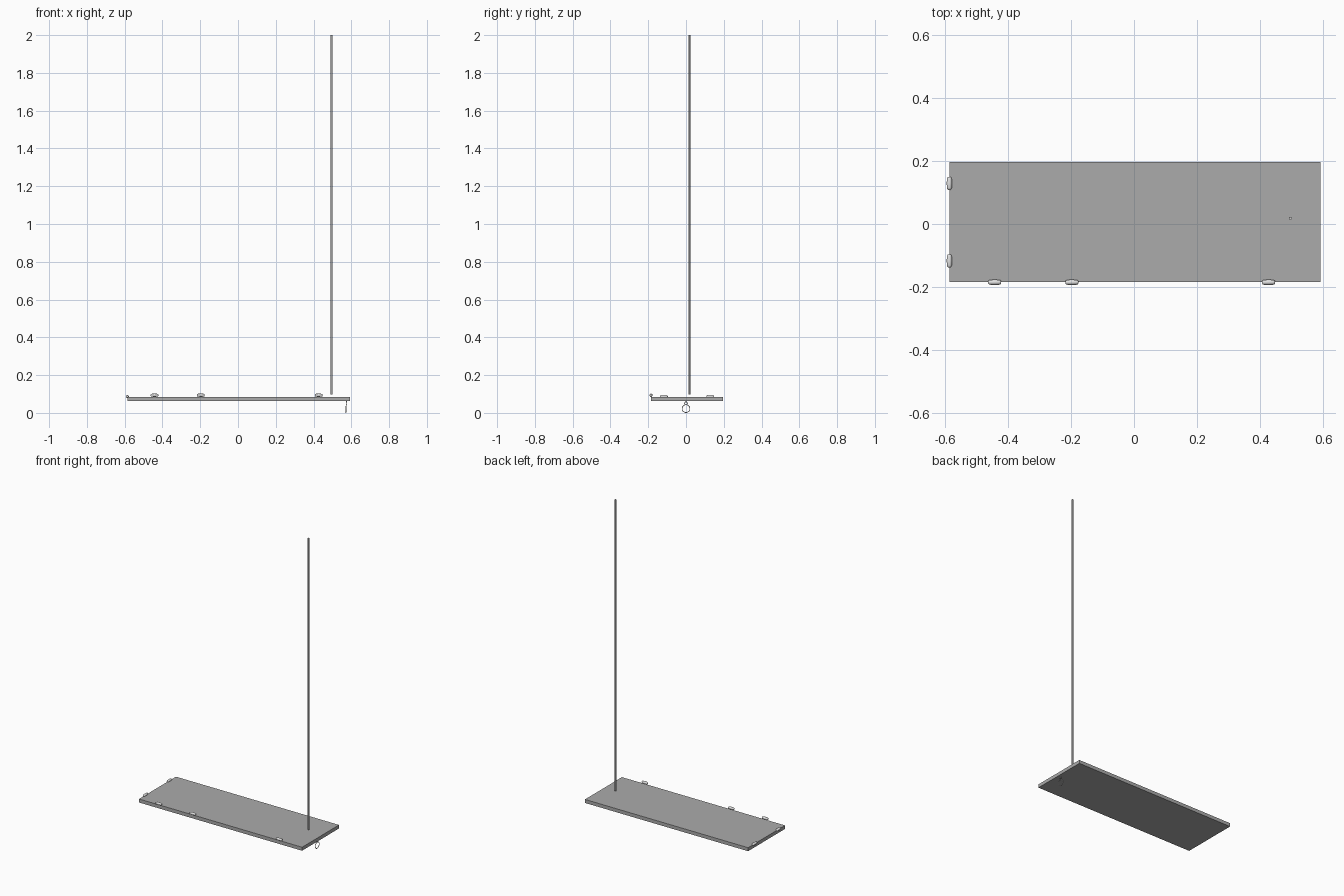
import bpy, bmesh, math
from mathutils import Matrix, Vector

if "Cube" in bpy.data.objects:
    bpy.data.objects.remove(bpy.data.objects["Cube"])


def material(name, v):
    m = bpy.data.materials.new(name)
    m.diffuse_color = (v, v, v, 1)
    m.use_nodes = True
    m.node_tree.nodes["Principled BSDF"].inputs["Base Color"].default_value = m.diffuse_color
    return m


board_grey = material("board grey", 0.41)
rod_grey = material("rod light grey", 0.6)
metal_grey = material("light metal grey", 0.75)


def finish(name, bm, mat, smooth=False):
    bmesh.ops.recalc_face_normals(bm, faces=bm.faces[:])
    me = bpy.data.meshes.new(name)
    bm.to_mesh(me)
    bm.free()
    me.materials.append(mat)
    ob = bpy.data.objects.new(name, me)
    bpy.context.collection.objects.link(ob)
    if smooth:
        bpy.context.view_layer.objects.active = ob
        ob.select_set(True)
        bpy.ops.object.shade_smooth_by_angle(angle=math.radians(50))
        ob.select_set(False)
    return ob


def barrel(name, loc, along_x):
    # small rounded barrel with tapered ends, lying along the board edge
    prof = [(-0.0205, 0.004), (-0.0185, 0.0062), (-0.014, 0.0078), (0.0, 0.0084),
            (0.014, 0.0078), (0.0185, 0.0062), (0.0205, 0.004)]
    n = 16
    bm = bmesh.new()
    rings = []
    for t, r in prof:
        ring = []
        for i in range(n):
            a = 2 * math.pi * i / n
            c, s = r * math.cos(a), r * math.sin(a)
            p = Vector((t, c, s)) if along_x else Vector((c, t, s))
            ring.append(bm.verts.new(p + Vector(loc)))
        rings.append(ring)
    for a, b in zip(rings, rings[1:]):
        for i in range(n):
            j = (i + 1) % n
            bm.faces.new((a[i], a[j], b[j], b[i]))
    bm.faces.new(rings[0])
    bm.faces.new(rings[-1])
    finish(name, bm, metal_grey, True)


def ring(name, loc, radius, wire, rot):
    bpy.ops.mesh.primitive_torus_add(location=loc, rotation=rot, major_radius=radius,
                                     minor_radius=wire, major_segments=32, minor_segments=8)
    ob = bpy.context.object
    ob.name = name
    ob.data.materials.append(metal_grey)
    bpy.ops.object.shade_smooth()


def cylinder(name, x, y, z0, z1, r, mat):
    bm = bmesh.new()
    bmesh.ops.create_cone(bm, cap_ends=True, segments=12, radius1=r, radius2=r,
                          depth=z1 - z0, matrix=Matrix.Translation((x, y, (z0 + z1) / 2)))
    finish(name, bm, mat, True)


# flat board
bm = bmesh.new()
bmesh.ops.create_cube(bm, size=1, matrix=Matrix.Translation((0.003, 0.006, 0.0735))
                      @ Matrix.Diagonal((1.178, 0.381, 0.023, 1)))
finish("board", bm, board_grey)

# tall thin rod hovering just above the board
cylinder("tall_rod", 0.496, 0.018, 0.098, 2.0, 0.005, rod_grey)

# barrels on the front edge (higher) and on the left edge (lower)
for i, x in enumerate((-0.442, -0.197, 0.427)):
    barrel(f"front_edge_barrel_{i + 1}", (x, -0.185, 0.0935), True)
for i, y in enumerate((-0.117, 0.129)):
    barrel(f"left_edge_barrel_{i + 1}", (-0.586, y, 0.0865), False)

# pull ring hanging from an eye under the right end
cylinder("eye_stem", 0.575, 0, 0.056, 0.064, 0.002, metal_grey)
ring("eye", (0.575, 0, 0.051), 0.0075, 0.0018, (0, math.radians(90), 0))
ring("pull_ring", (0.572, 0, 0.0225), 0.0205, 0.002, (0, math.radians(92), 0))
